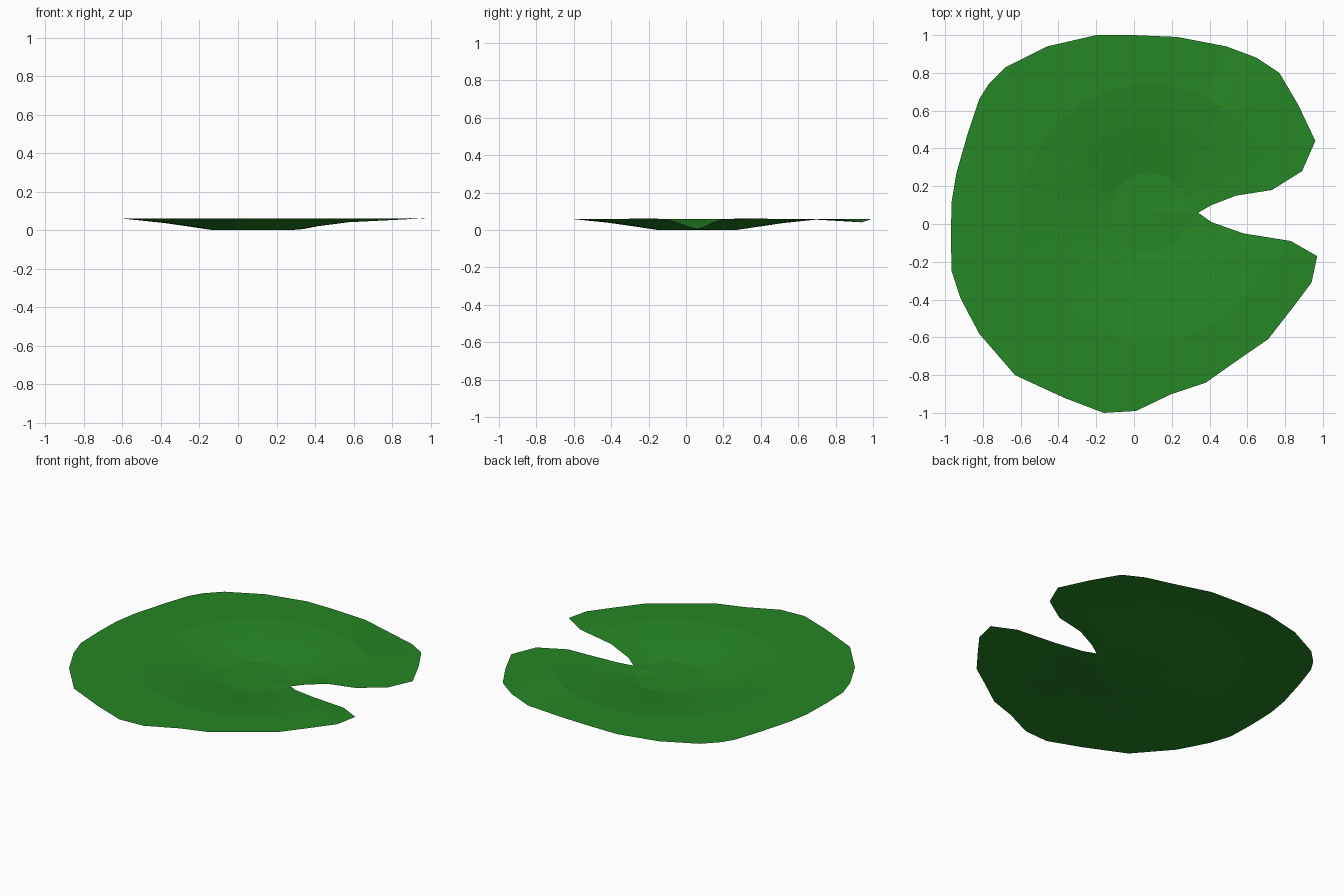
import bpy
import bmesh
from math import atan2, cos, sin
from mathutils import Vector

cube = bpy.data.objects.get("Cube")
if cube:
    bpy.data.objects.remove(cube, do_unlink=True)

# Leaf colour
green = bpy.data.materials.new("leaf_green")
green.use_nodes = True
colour = (0.019, 0.238, 0.019, 1)
green.diffuse_color = colour
bsdf = green.node_tree.nodes["Principled BSDF"]
bsdf.inputs["Base Color"].default_value = colour
bsdf.inputs["Roughness"].default_value = 0.8

# Dished cross-section: ring radius and height around the leaf's low centre
CENTRE = Vector((0.08, 0.06))
RINGS = [(0.21, 0), (0.33, 0.018), (0.47, 0.038), (0.68, 0.06)]
RIM_Z = 0.06

# Irregular rim, anticlockwise from the upper notch corner to the lower one
RIM = [(.96, .44), (.87, .63), (.77, .8), (.65, .88), (.49, .94), (.23, .99),
       (0, 1), (-.2, 1), (-.46, .94), (-.68, .83), (-.77, .74), (-.82, .66),
       (-.88, .48), (-.94, .27), (-.965, .12), (-.97, -.06), (-.965, -.25),
       (-.92, -.39), (-.82, -.58), (-.63, -.8), (-.37, -.92), (-.16, -1),
       (.01, -.99), (.2, -.9), (.38, -.84), (.55, -.72), (.71, -.61),
       (.85, -.43), (.94, -.31)]

# Two lips of the notch, from its shared tip outwards
TIP = (.34, .06)
UPPER_LIP = [(.41, .1), (.54, .15), (.73, .18), (.89, .28)]
LOWER_LIP = [(.41, .01), (.58, -.05), (.83, -.09), (.97, -.17)]
LIP_Z = [0.02, 0.042, 0.054, 0.062]

bm = bmesh.new()
tip = bm.verts.new((*TIP, 0.006))


def lip_row(points):
    return [tip] + [bm.verts.new((x, y, z)) for (x, y), z in zip(points, LIP_Z)]


def ray_row(x, y):
    a = atan2(y - CENTRE.y, x - CENTRE.x)
    row = [bm.verts.new((CENTRE.x + r * cos(a), CENTRE.y + r * sin(a), z))
           for r, z in RINGS]
    # The back-left edge droops slightly
    droop = 0.02 * max(0, 1 - (Vector((x, y)) - Vector((.5, .95))).length / .3)
    return row + [bm.verts.new((x, y, RIM_Z - droop))]


rows = [lip_row(UPPER_LIP)] + [ray_row(*p) for p in RIM] + [lip_row(LOWER_LIP)]

# Blade: quads between neighbouring rays
for a, b in zip(rows, rows[1:]):
    for i in range(len(a) - 1):
        bm.faces.new((a[i], a[i + 1], b[i + 1], b[i]))

# Flat middle
middle = bm.verts.new((*CENTRE, 0))
for a, b in zip(rows, rows[1:]):
    bm.faces.new((middle, a[0], b[0]))

bm.normal_update()
mesh = bpy.data.meshes.new("lily_pad")
bm.to_mesh(mesh)
bm.free()
mesh.materials.append(green)
pad = bpy.data.objects.new("lily_pad", mesh)
bpy.context.collection.objects.link(pad)
